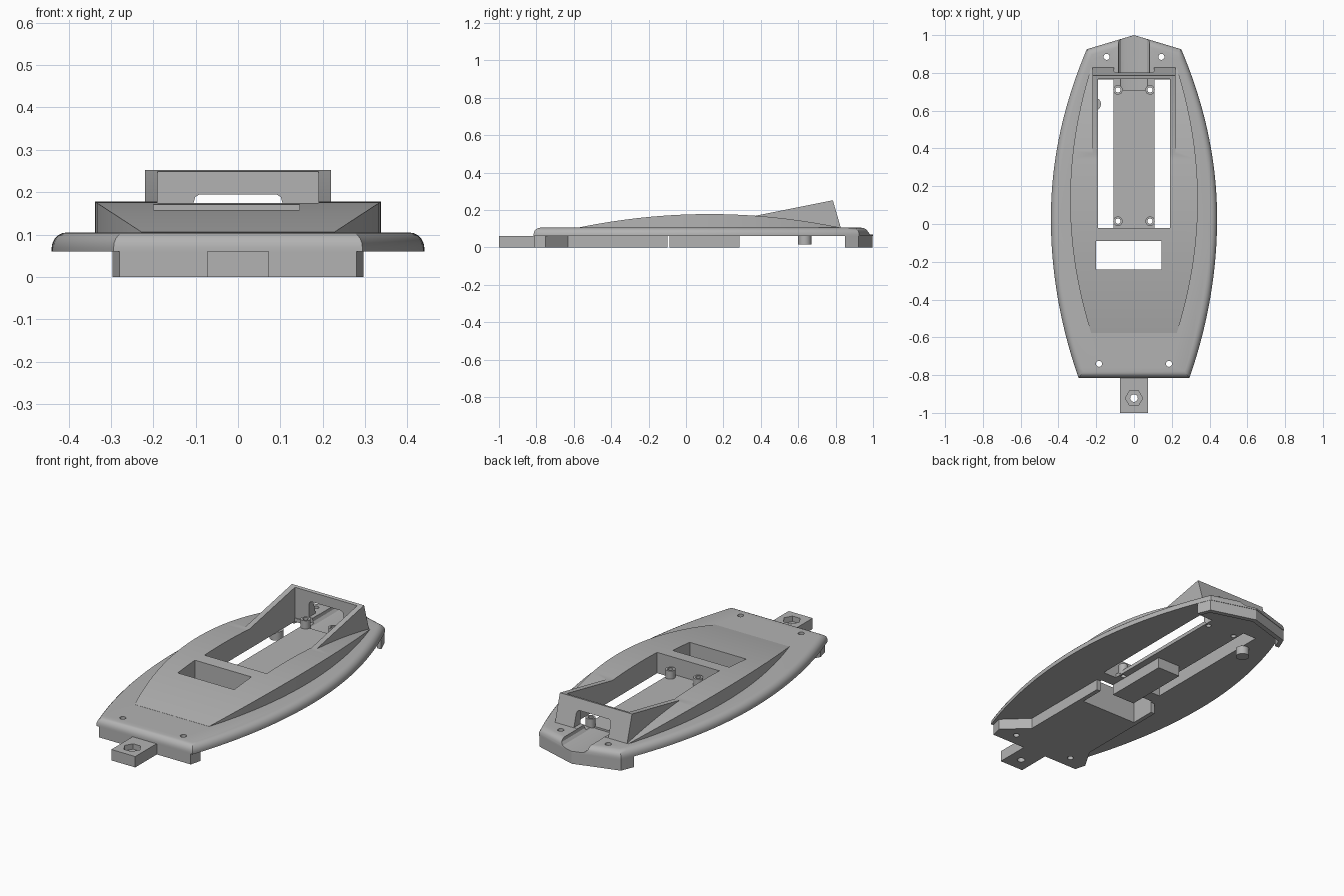
import bpy, bmesh, math

if "Cube" in bpy.data.objects:
    bpy.data.objects.remove(bpy.data.objects["Cube"], do_unlink=True)

grey = bpy.data.materials.new("plain_grey")
grey.use_nodes = True
colour = (0.45, 0.45, 0.45, 1)
grey.diffuse_color = colour
grey.node_tree.nodes["Principled BSDF"].inputs["Base Color"].default_value = colour


def finish(name, bm):
    bmesh.ops.recalc_face_normals(bm, faces=bm.faces)
    mesh = bpy.data.meshes.new(name)
    bm.to_mesh(mesh)
    bm.free()
    mesh.materials.append(grey)
    ob = bpy.data.objects.new(name, mesh)
    bpy.context.collection.objects.link(ob)
    return ob


def loft(name, rings):
    """Closed solid through rings of equal point count."""
    bm = bmesh.new()
    loops = [[bm.verts.new(p) for p in ring] for ring in rings]
    n = len(loops[0])
    for a, b in zip(loops, loops[1:]):
        for i in range(n):
            j = (i + 1) % n
            bm.faces.new((a[i], a[j], b[j], b[i]))
    bm.faces.new(loops[0])
    bm.faces.new(loops[-1])
    return finish(name, bm)


def prism(name, pts, lo, hi, axis="z"):
    """Extrude a 2D profile along an axis."""
    place = {"z": lambda a, b, h: (a, b, h),
             "y": lambda a, b, h: (a, h, b),
             "x": lambda a, b, h: (h, a, b)}[axis]
    return loft(name, [[place(a, b, h) for a, b in pts] for h in (lo, hi)])


def box(name, x0, x1, y0, y1, z0, z1):
    return prism(name, [(x0, y0), (x1, y0), (x1, y1), (x0, y1)], z0, z1)


def cyl(name, x, y, r, z0, z1, n=24):
    pts = [(x + r * math.cos(math.tau * i / n), y + r * math.sin(math.tau * i / n))
           for i in range(n)]
    return prism(name, pts, z0, z1)


def combine(ob, tool, op):
    mod = ob.modifiers.new(op, "BOOLEAN")
    mod.operation, mod.solver, mod.object = op, "EXACT", tool
    bpy.context.view_layer.objects.active = ob
    bpy.ops.object.modifier_apply(modifier=mod.name)
    bpy.data.objects.remove(tool, do_unlink=True)


def half_width(y):
    return 0.44 - (0.205 if y < 0.03 else 0.237) * (y - 0.03) ** 2


def mirrored(pts):
    return pts + [(-x, y) for x, y in reversed(pts) if x > 0]


# Deck plate with a rounded upper rim
FRONT, SHOULDER = -0.815, 0.925
ys = [FRONT + (SHOULDER - FRONT) * i / 40 for i in range(41)]
deck = prism("hull_deck", mirrored([(half_width(y), y) for y in ys] + [(0, 1.0)]), 0.06, 0.105)
bm = bmesh.new()
bm.from_mesh(deck.data)
rim = [e for e in bm.edges if all(v.co.z > 0.1 for v in e.verts)]
bmesh.ops.bevel(bm, geom=rim, offset=0.036, segments=5, profile=0.5, affect="EDGES")
bm.to_mesh(deck.data)
bm.free()

# Raised cabin top with curved sides and an arched back
rings = []
for i in range(33):
    t = -0.995 + 1.99 * i / 32
    y, w, h = 0.125 + 0.705 * t, 0.338 - 0.112 * t * t, 0.105 + 0.073 * (1 - t * t)
    rings.append([(-w, y, 0.085), (w, y, 0.085), (w, y, h), (-w, y, h)])
combine(deck, loft("cabin_top", rings), "UNION")

# Wedge-shaped cockpit surround
surround = [(0.35, 0.09), (0.35, 0.165), (0.785, 0.252), (0.832, 0.09)]
combine(deck, prism("cockpit_surround", surround, -0.22, 0.22, "x"), "UNION")

# Underside: front keel block, narrow centre rail, rear skirt
keel = [(-0.28, -0.812), (0.28, -0.812), (0.296, -0.75), (0.17, -0.63), (0.17, -0.1),
        (-0.225, -0.1), (-0.225, -0.63), (-0.296, -0.75)]
combine(deck, prism("keel_block", keel, 0, 0.075), "UNION")
combine(deck, box("centre_rail", -0.07, 0.07, -0.088, 0.285, 0, 0.07), "UNION")
edge = [0.85, 0.875, 0.9, 0.923]
outer = mirrored([(half_width(y) - 0.002, y) for y in edge] + [(0, 0.997)])
inner = mirrored([(half_width(y) - 0.027, y) for y in edge[:3]] + [(0, 0.97)])
combine(deck, prism("rear_skirt", outer + inner[::-1], 0, 0.066), "UNION")

# Cockpit well, side slots and the rectangular opening
combine(deck, box("well", -0.19, 0.19, -0.02, 0.768, 0.08, 0.4), "DIFFERENCE")
for s in (-1, 1):
    x0, x1 = sorted((s * 0.108, s * 0.19))
    combine(deck, box("slot", x0, x1, -0.02, 0.765, -0.1, 0.12), "DIFFERENCE")
combine(deck, box("opening", -0.2, 0.145, -0.24, -0.09, -0.1, 0.3), "DIFFERENCE")

# Rounded rear channel and the arch through the back wall
channel = mirrored([(0.05, 0.07), (0.068, 0.075), (0.08, 0.088), (0.085, 0.12)])
combine(deck, prism("channel", channel, 0.71, 1.05, "y"), "DIFFERENCE")
arch = mirrored([(0.105, 0.106), (0.105, 0.175), (0.101, 0.189), (0.09, 0.195)])
combine(deck, prism("arch", arch, 0.75, 0.9, "y"), "DIFFERENCE")

# Mounting posts and screw holes
for y in (0.015, 0.71):
    for s in (-1, 1):
        combine(deck, cyl("post", s * 0.085, y, 0.025, 0.068, 0.125), "UNION")
        combine(deck, cyl("bore", s * 0.085, y, 0.014, -0.1, 0.3), "DIFFERENCE")
for x, y in ((0.145, 0.885), (0.185, -0.74)):
    for s in (-1, 1):
        combine(deck, cyl("screw", s * x, y, 0.016, -0.1, 0.3), "DIFFERENCE")

# Front tongue with a hexagonal nut recess
tongue = box("front_tongue", -0.073, 0.073, -1, -0.8, 0, 0.06)
combine(tongue, cyl("nut", 0, -0.922, 0.046, 0.03, 0.1, 6), "DIFFERENCE")
combine(tongue, cyl("bolt", 0, -0.922, 0.02, -0.1, 0.1), "DIFFERENCE")

# Small peg under the deck
peg = cyl("underside_peg", -0.21, 0.635, 0.035, 0.015, 0.062)

bpy.ops.object.select_all(action="DESELECT")
for ob in (deck, peg, tongue):
    ob.select_set(True)
bpy.context.view_layer.objects.active = deck
bpy.ops.object.shade_smooth_by_angle(angle=math.radians(25))
